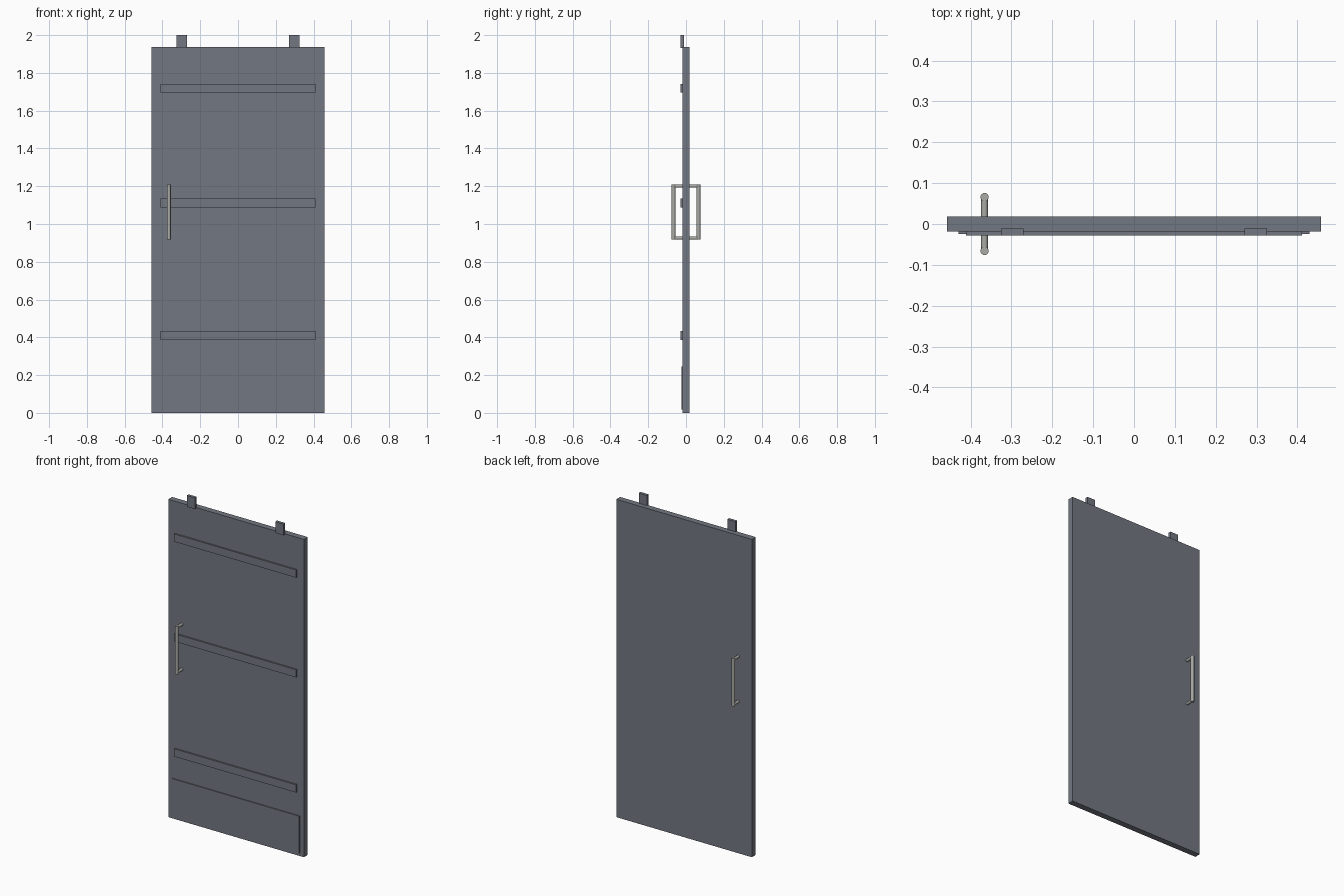
import bpy

if "Cube" in bpy.data.objects:
    bpy.data.objects.remove(bpy.data.objects["Cube"])


def material(name, rgb):
    m = bpy.data.materials.new(name)
    m.diffuse_color = (*rgb, 1.0)
    m.use_nodes = True
    m.node_tree.nodes["Principled BSDF"].inputs["Base Color"].default_value = m.diffuse_color
    return m


SLATE = material("slate grey", (0.17, 0.185, 0.22))
METAL = material("brushed metal", (0.40, 0.40, 0.375))


def box(name, x, y, z, mat):
    """Box from (min, max) ranges on each axis."""
    bpy.ops.mesh.primitive_cube_add(size=1, location=[sum(r) / 2 for r in (x, y, z)])
    ob = bpy.context.object
    ob.name = name
    ob.scale = [r[1] - r[0] for r in (x, y, z)]
    bpy.ops.object.transform_apply(location=False, rotation=False, scale=True)
    ob.data.materials.append(mat)
    return ob


def rod(name, radius, a, b, mat):
    """Round rod between two points along y or z."""
    length = max(abs(q - p) for p, q in zip(a, b))
    along_y = a[1] != b[1]
    bpy.ops.mesh.primitive_cylinder_add(
        vertices=16, radius=radius, depth=length,
        location=[(p + q) / 2 for p, q in zip(a, b)],
        rotation=(1.5707963 if along_y else 0, 0, 0))
    ob = bpy.context.object
    ob.name = name
    ob.data.materials.append(mat)
    bpy.ops.object.shade_smooth_by_angle()
    return ob


W, T, H = 0.4575, 0.0185, 1.938

# Door slab
box("door_panel", (-W, W), (-T, T), (0, H), SLATE)

# Raised cross battens on the front
for i, z in enumerate((0.409, 1.111, 1.719)):
    box(f"batten_{i + 1}", (-0.411, 0.411), (-0.028, -T), (z - 0.0235, z + 0.0235), SLATE)

# Thin kick plate at the bottom
box("kick_plate", (-0.43, 0.43), (-0.0245, -T), (0.019, 0.245), SLATE)

# Hanger tabs at the top
for side, x in (("left", -0.2985), ("right", 0.2985)):
    box(f"hanger_{side}", (x - 0.0275, x + 0.0275), (-0.028, -0.0105), (1.931, 2.0), SLATE)

# Pull handles on both faces: upright bar and two posts
HX, Z0, Z1 = -0.366, 0.917, 1.209
for side, s in (("front", -1), ("back", 1)):
    bar_y = s * 0.066
    rod(f"handle_bar_{side}", 0.01, (HX, bar_y, Z0), (HX, bar_y, Z1), METAL)
    for end, z in (("lower", Z0 + 0.0085), ("upper", Z1 - 0.0085)):
        rod(f"handle_post_{end}_{side}", 0.0083,
            (HX, s * (T - 0.002), z), (HX, bar_y, z), METAL)
